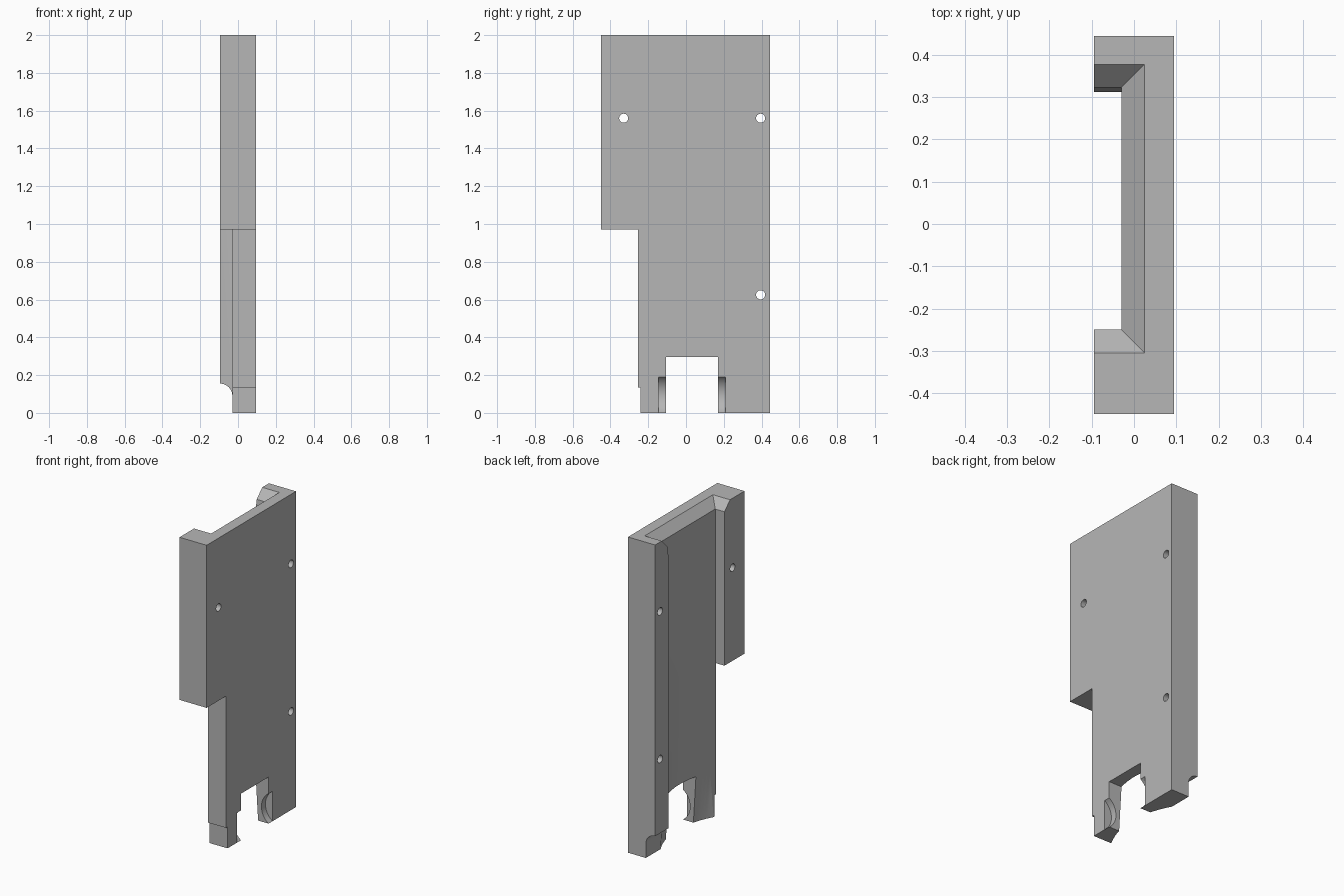
import bpy, bmesh, math

default = bpy.data.objects.get("Cube")
if default:
    bpy.data.objects.remove(default, do_unlink=True)

grey = bpy.data.materials.new("plain grey")
grey.use_nodes = True
colour = (0.47, 0.47, 0.47, 1)
grey.diffuse_color = colour
grey.node_tree.nodes["Principled BSDF"].inputs["Base Color"].default_value = colour


def loft(name, rings):
    """Closed solid through rings of 3D points."""
    bm = bmesh.new()
    loops = [[bm.verts.new(p) for p in ring] for ring in rings]
    n = len(loops[0])
    for a, b in zip(loops, loops[1:]):
        for i in range(n):
            j = (i + 1) % n
            bm.faces.new((a[i], a[j], b[j], b[i]))
    bm.faces.new(loops[0])
    bm.faces.new(loops[-1])
    bmesh.ops.recalc_face_normals(bm, faces=bm.faces)
    mesh = bpy.data.meshes.new(name)
    bm.to_mesh(mesh)
    bm.free()
    mesh.materials.append(grey)
    ob = bpy.data.objects.new(name, mesh)
    bpy.context.collection.objects.link(ob)
    return ob


def along_x(name, profile, x0, x1):
    return loft(name, [[(x, y, z) for y, z in profile] for x in (x0, x1)])


def along_y(name, profile, y0, y1):
    return loft(name, [[(x, y, z) for x, z in profile] for y in (y0, y1)])


def arc(cx, cz, r, start, end, steps):
    angles = [math.radians(start + (end - start) * i / steps) for i in range(steps + 1)]
    return [(cx + r * math.cos(a), cz + r * math.sin(a)) for a in angles]


BACK, FRONT, FLOOR, OUTER = 0.445, -0.45, -0.03, 0.095
WING = 0.97

# Plate outline with the front wing, small foot step and bottom slot
outline = [(FRONT, 2), (FRONT, WING), (-0.255, WING), (-0.255, 0.135),
           (-0.24, 0.135), (-0.24, 0), (-0.105, 0), (-0.105, 0.295),
           (0.17, 0.295), (0.17, 0), (BACK, 0), (BACK, 2)]
plate = along_x("channel_plate", outline, -0.095, OUTER)

# Channel between the rails, flared at its top end
sections = [(-0.1, FLOOR, -0.25, 0.312), (1.88, FLOOR, -0.25, 0.312),
            (1.945, FLOOR, -0.25, 0.323), (2.05, 0.075, -0.355, 0.428)]
cutters = [loft("channel_cutter", [
    [(-0.2, y0, z), (x, y0, z), (x, y1, z), (-0.2, y1, z)]
    for z, x, y0, y1 in sections])]

# Open side of the channel below the wing
cutters.append(along_y("open_side_cutter",
                       [(-0.2, -0.1), (FLOOR, -0.1), (FLOOR, WING), (-0.2, WING)],
                       -0.6, 0.1))

# Rounded end under the back rail
rail_end = [(-0.2, -0.1), (FLOOR, -0.1)] + arc(-0.095, 0.09, 0.065, 0, 90, 12) + [(-0.2, 0.155)]
cutters.append(along_y("rail_end_cutter", rail_end, 0.2, 0.6))

# Shallow tilted hollow in the lower channel floor
def hollow_ring(z, radius=0.54, centre=0.0325, half=0.2795, steps=32):
    deepest = FLOOR + 0.06 * (1.16 - z)
    offsets = [half * (2 * i / steps - 1) for i in range(steps + 1)]
    curve = [(deepest - radius + math.sqrt(radius ** 2 - d * d), centre + d, z)
             for d in offsets]
    return [(-0.3, centre - half, z)] + curve + [(-0.3, centre + half, z)]

cutters.append(loft("hollow_cutter", [hollow_ring(-0.1), hollow_ring(1.3)]))

# Round recess crossing both sides of the slot
cutters.append(along_y("slot_recess_cutter",
                       arc(0.16, 0.095, 0.115, 0, 360, 48)[:-1], -0.145, 0.21))

# Screw holes
for i, (y, z) in enumerate([(-0.33, 1.56), (0.395, 1.56), (0.395, 0.625)]):
    cutters.append(along_x(f"hole_cutter_{i + 1}",
                           arc(y, z, 0.024, 0, 360, 24)[:-1], -0.3, 0.3))

# Apply the cuts and smooth only the curved faces
bpy.ops.object.select_all(action="DESELECT")
bpy.context.view_layer.objects.active = plate
plate.select_set(True)
for cutter in cutters:
    cutter.hide_render = True
    mod = plate.modifiers.new(cutter.name, "BOOLEAN")
    mod.operation = "DIFFERENCE"
    mod.solver = "EXACT"
    mod.object = cutter
    bpy.ops.object.modifier_apply(modifier=mod.name)
    bpy.data.objects.remove(cutter, do_unlink=True)
bpy.ops.object.shade_smooth_by_angle(angle=math.radians(25))
